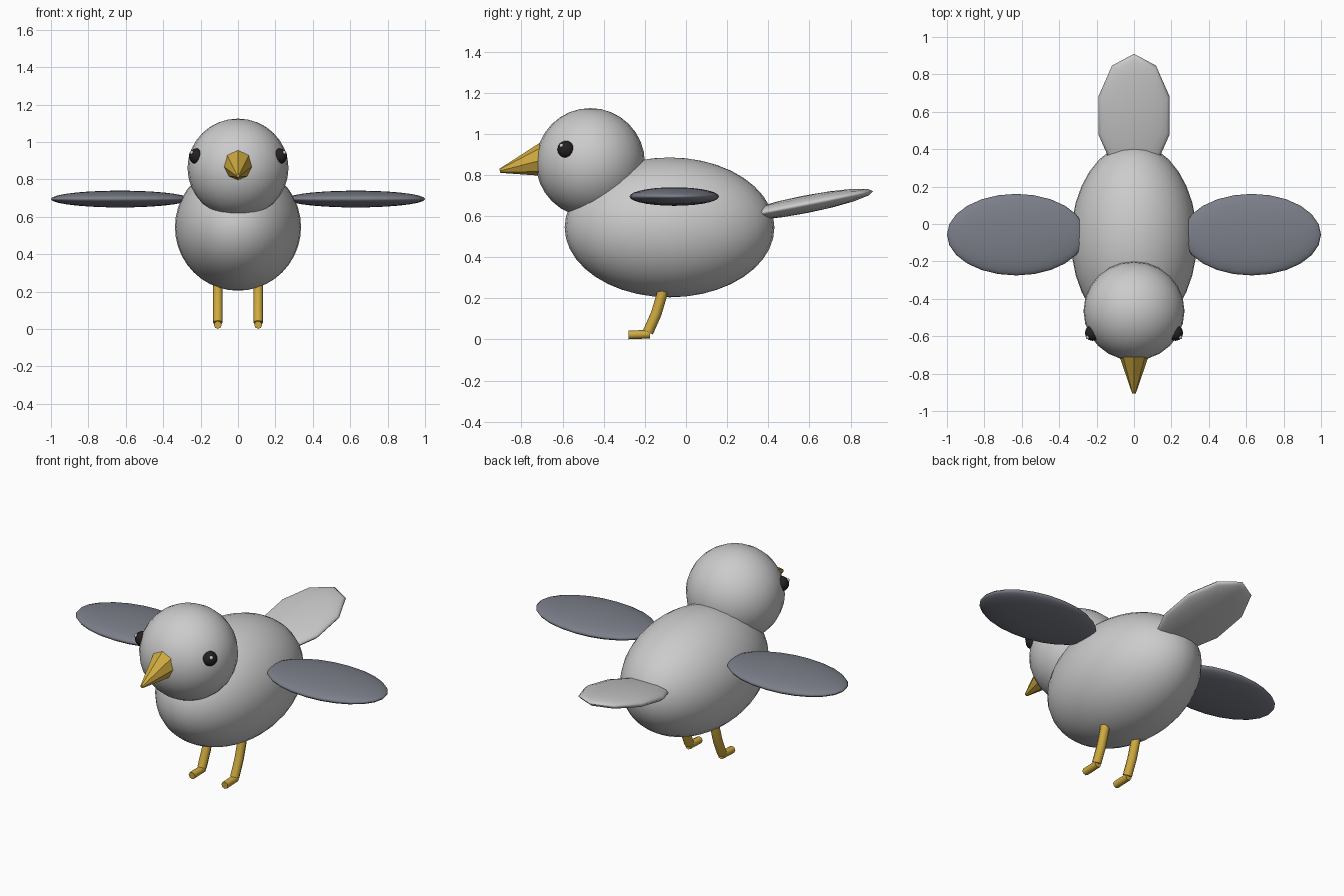
import bpy
from math import radians
from mathutils import Vector

if "Cube" in bpy.data.objects:
    bpy.data.objects.remove(bpy.data.objects["Cube"])


def material(name, rgb):
    m = bpy.data.materials.new(name)
    m.diffuse_color = (*rgb, 1)
    m.use_nodes = True
    m.node_tree.nodes["Principled BSDF"].inputs["Base Color"].default_value = m.diffuse_color
    return m


def finish(name, mat=None, smooth=True):
    o = bpy.context.object
    o.name = name
    if mat:
        o.data.materials.append(mat)
    if smooth:
        bpy.ops.object.shade_smooth()
    return o


def ellipsoid(name, centre, radii, mat=None, segs=24, rings=14, tilt=0):
    bpy.ops.mesh.primitive_uv_sphere_add(segments=segs, ring_count=rings, radius=1,
                                         location=centre, rotation=(radians(tilt), 0, 0))
    bpy.context.object.scale = radii
    return finish(name, mat)


def tube(name, points, radius, mat):
    cu = bpy.data.curves.new(name, 'CURVE')
    cu.dimensions = '3D'
    cu.bevel_depth = radius
    cu.bevel_resolution = 2
    cu.use_fill_caps = True
    sp = cu.splines.new('POLY')
    sp.points.add(len(points) - 1)
    for p, co in zip(sp.points, points):
        p.co = (*co, 1)
    o = bpy.data.objects.new(name, cu)
    bpy.context.collection.objects.link(o)
    bpy.ops.object.select_all(action='DESELECT')
    o.select_set(True)
    bpy.context.view_layer.objects.active = o
    bpy.ops.object.convert(target='MESH')
    o = finish(name, mat, smooth=False)
    bpy.ops.object.shade_smooth_by_angle(angle=radians(50))
    return o


yellow = material("yellow", (0.62, 0.40, 0.05))
slate = material("slate", (0.20, 0.21, 0.25))
black = material("black", (0.02, 0.015, 0.015))
white = material("white", (0.95, 0.95, 0.95))

# Body, head and tail
ellipsoid("body", (0, -0.08, 0.545), (0.337, 0.51, 0.34), segs=32, rings=20)
ellipsoid("head", (0, -0.465, 0.86), (0.27, 0.265, 0.265), segs=24, rings=16)
ellipsoid("tail", (0, 0.58, 0.657), (0.20, 0.336, 0.043), segs=10, rings=8, tilt=11)

# Beak
base, tip = Vector((0, -0.69, 0.875)), Vector((0, -0.905, 0.82))
axis = tip - base
bpy.ops.mesh.primitive_cone_add(vertices=8, radius1=0.084, radius2=0.01, depth=axis.length,
                                location=(base + tip) / 2,
                                rotation=axis.to_track_quat('Z', 'Y').to_euler())
finish("beak", yellow, smooth=False)

# Paired parts
for s, side in ((1, "left"), (-1, "right")):
    ellipsoid(side + "_wing", (s * 0.63, -0.057, 0.695), (0.37, 0.218, 0.045), slate)
    ellipsoid(side + "_eye", (s * 0.221, -0.583, 0.924), (0.042,) * 3, black, 12, 8)
    ellipsoid(side + "_eye_glint", (s * 0.247, -0.605, 0.943), (0.011,) * 3, white, 8, 6)
    x = s * 0.108
    tube(side + "_leg", [(x, -0.11, 0.27), (x, -0.118, 0.215), (x, -0.145, 0.125),
                         (x, -0.185, 0.035)], 0.026, yellow)
    tube(side + "_foot", [(x, -0.175, 0.026), (x, -0.28, 0.022)], 0.021, yellow)
